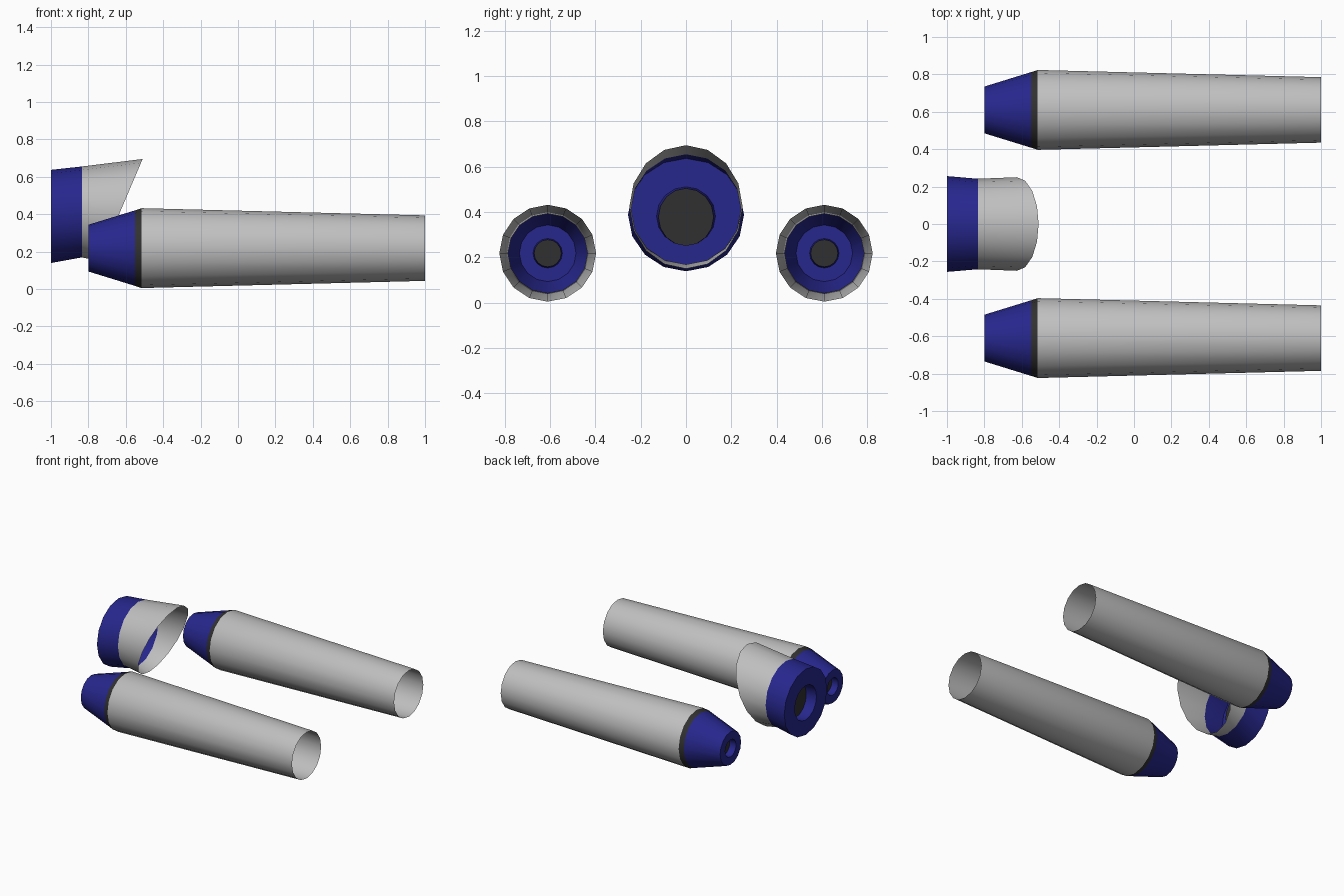
import bpy, bmesh, math

if "Cube" in bpy.data.objects:
    bpy.data.objects.remove(bpy.data.objects["Cube"])

SIDES = 16


def material(name, rgb):
    m = bpy.data.materials.new(name)
    m.diffuse_color = (*rgb, 1)
    m.use_nodes = True
    m.node_tree.nodes["Principled BSDF"].inputs["Base Color"].default_value = m.diffuse_color
    return m


GREY = material("light grey", (0.52, 0.52, 0.52))
BLUE = material("navy blue", (0.02, 0.02, 0.27))
DARK = material("charcoal", (0.03, 0.03, 0.03))
MATS = [GREY, BLUE, DARK]


def loft(name, rings, bands, y=0.0):
    """Skin rings (x, centre z, y radius, z radius, slant) from front to back.
    bands gives the material index of each strip; the last ring is closed in charcoal."""
    bm = bmesh.new()
    loops = []
    for x, zc, ry, rz, slant in rings:
        loop = []
        for j in range(SIDES):
            a = 2 * math.pi * j / SIDES
            dz = rz * math.cos(a)
            loop.append(bm.verts.new((x + slant * dz, y + ry * math.sin(a), zc + dz)))
        loops.append(loop)
    for front, back, mat in zip(loops, loops[1:], bands):
        for j in range(SIDES):
            k = (j + 1) % SIDES
            bm.faces.new((front[j], front[k], back[k], back[j])).material_index = mat
    bm.faces.new(loops[-1]).material_index = 2
    mesh = bpy.data.meshes.new(name)
    bm.to_mesh(mesh)
    bm.free()
    for m in MATS:
        mesh.materials.append(m)
    ob = bpy.data.objects.new(name, mesh)
    bpy.context.collection.objects.link(ob)
    bpy.ops.object.select_all(action='DESELECT')
    ob.select_set(True)
    bpy.context.view_layer.objects.active = ob
    bpy.ops.object.shade_smooth_by_angle(angle=math.radians(30))
    return ob


# side engines: open grey tube, dark band, blue tail cone, recessed exhaust
profile = [(1.0, 0.175), (-0.515, 0.2135), (-0.55, 0.202), (-0.80, 0.125),
           (-0.80, 0.065), (-0.75, 0.06)]
side_rings = [(x, 0.2185, r, r, 0) for x, r in profile]
for label, y in (("left", 0.61), ("right", -0.61)):
    loft(label + "_engine", side_rings, [0, 2, 1, 1, 1], y)

# centre engine: slanted grey mouth, blue tail ring, recessed exhaust
loft("centre_engine", [
    (-0.626, 0.4225, 0.25, 0.2725, 0.426),
    (-0.835, 0.412, 0.242, 0.243, 0),
    (-1.0, 0.388, 0.256, 0.249, 0),
    (-1.0, 0.382, 0.13, 0.13, 0),
    (-0.92, 0.378, 0.122, 0.127, 0),
], [0, 1, 1, 1])
